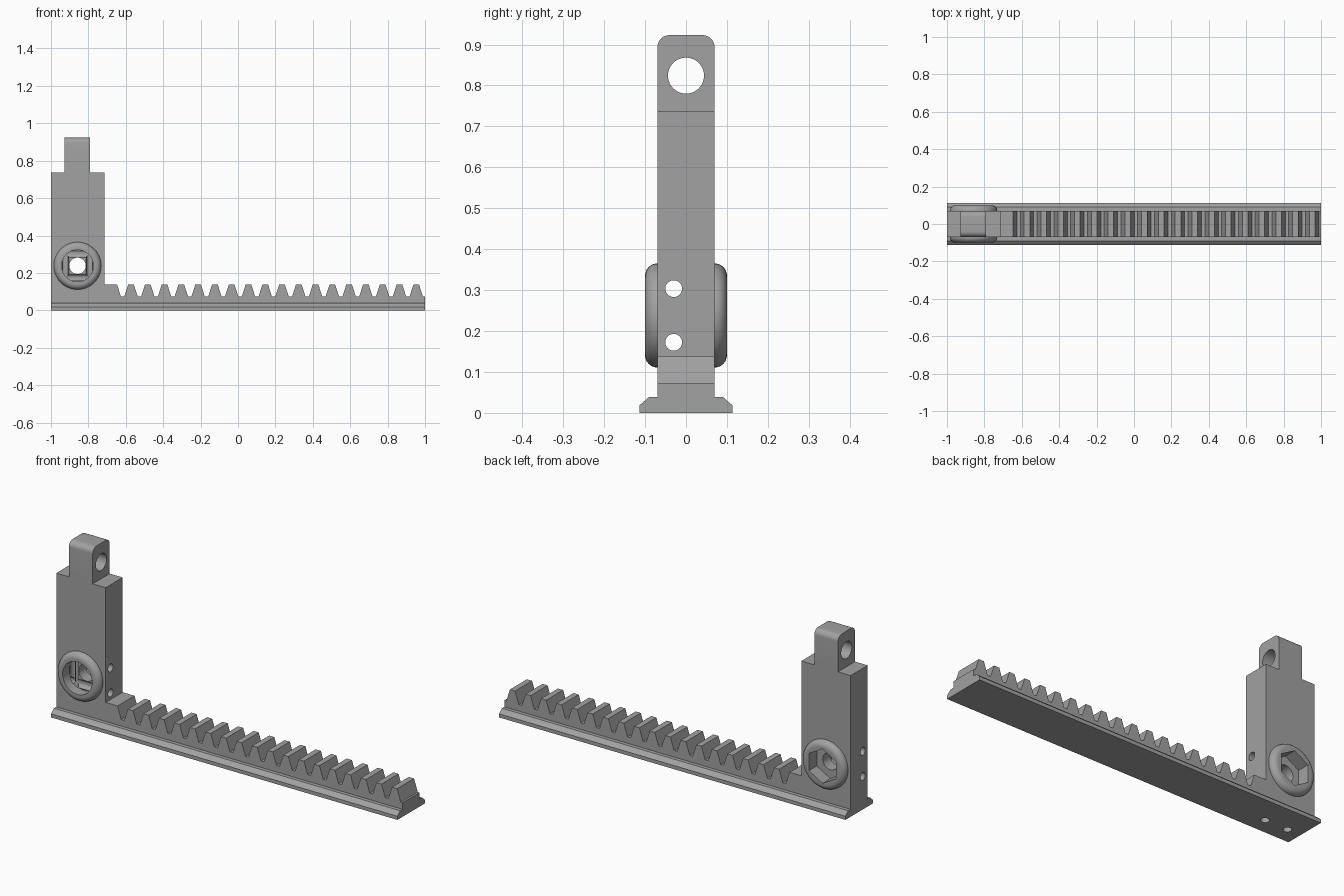
import bpy, bmesh, math

if "Cube" in bpy.data.objects:
    bpy.data.objects.remove(bpy.data.objects["Cube"], do_unlink=True)

grey = bpy.data.materials.new("plain grey")
grey.use_nodes = True
COLOUR = (0.36, 0.36, 0.36, 1)
grey.diffuse_color = COLOUR
grey.node_tree.nodes["Principled BSDF"].inputs["Base Color"].default_value = COLOUR

W = 0.07               # half thickness of the upright and rack
RAIL_TOP = 0.039
ROOT, TIP = 0.073, 0.138
TX0, TX1, TOP = -1, -0.715, 0.737
CX, CZ = -0.858, 0.238  # pivot centre
BOSS = 0.1


def finish(name, bm):
    bmesh.ops.recalc_face_normals(bm, faces=bm.faces)
    mesh = bpy.data.meshes.new(name)
    bm.to_mesh(mesh)
    bm.free()
    mesh.materials.append(grey)
    ob = bpy.data.objects.new(name, mesh)
    bpy.context.collection.objects.link(ob)
    return ob


def prism(name, pts, axis, lo, hi):
    """Extrude a 2D outline along an axis."""
    place = {"x": lambda u, v, w: (w, u, v),
             "y": lambda u, v, w: (u, w, v),
             "z": lambda u, v, w: (u, v, w)}[axis]
    bm = bmesh.new()
    a = [bm.verts.new(place(u, v, lo)) for u, v in pts]
    b = [bm.verts.new(place(u, v, hi)) for u, v in pts]
    bm.faces.new(a)
    bm.faces.new(b)
    n = len(pts)
    for i in range(n):
        j = (i + 1) % n
        bm.faces.new((a[i], a[j], b[j], b[i]))
    return finish(name, bm)


def arc(u, v, r, start=0, end=360, n=40):
    full = end - start == 360
    steps = n if full else n + 1
    return [(u + r * math.cos(math.radians(start + (end - start) * i / n)),
             v + r * math.sin(math.radians(start + (end - start) * i / n)))
            for i in range(steps)]


def rect(u0, u1, v0, v1):
    return [(u0, v0), (u1, v0), (u1, v1), (u0, v1)]


def boss(name, side):
    """Round pad with a rolled outer edge."""
    r, f = 0.127, BOSS - W
    prof = [(0, W), (r, W)] + arc(r - f, W, f, 0, 90, 8)[1:] + [(0, BOSS)]
    bm = bmesh.new()
    vs = [bm.verts.new((CX + a, side * b, CZ)) for a, b in prof]
    es = [bm.edges.new(p) for p in zip(vs, vs[1:])]
    bmesh.ops.spin(bm, geom=vs + es, cent=(CX, 0, CZ), axis=(0, 1, 0),
                   angle=math.tau, steps=56, use_duplicate=False)
    bmesh.ops.remove_doubles(bm, verts=bm.verts, dist=1e-5)
    return finish(name, bm)


# Rail with chamfered flanges
half = [(0.113, 0), (0.113, 0.019), (0.09, RAIL_TOP)]
rail = prism("base_rail", half + [(-y, z) for y, z in reversed(half)], "x", -1, 1)

# Toothed rack
first, pitch, tip, foot = -0.572, 0.0897, 0.015, 0.036
outline = [(TX1, RAIL_TOP), (TX1, TIP), (first - pitch + tip, TIP),
           (first - pitch + foot, ROOT)]
for i in range(18):
    c = first + i * pitch
    outline += [(c - foot, ROOT), (c - tip, TIP), (c + tip, TIP), (c + foot, ROOT)]
outline += [(1, ROOT), (1, RAIL_TOP)]
rack = prism("toothed_rack", outline, "y", -W, W)

# Upright, top lug and pivot pads
tower = prism("upright", rect(TX0, TX1, RAIL_TOP, TOP), "y", -W, W)
R, PEAK = 0.03, 0.923
lug = prism("top_lug", [(-W, TOP), (W, TOP)]
            + arc(W - R, PEAK - R, R, 0, 90, 8)
            + arc(R - W, PEAK - R, R, 90, 180, 8), "x", -0.927, -0.79)
front_pad = boss("front_pad", -1)
back_pad = boss("back_pad", 1)

# Hole cutters
PIN, PY, OFF = 0.0205, -0.03, 0.0655
SQ, HEAD = 0.048, 0.085
pivot = prism("cut_pivot", arc(CX, CZ, 0.044), "y", -0.2, 0.2)
head = prism("cut_head", arc(CX, CZ, HEAD), "y", -0.2, -0.045)
slot = prism("cut_slot", rect(CX - SQ, CX + SQ, CZ - 0.068, CZ + 0.068), "y", -0.15, -0.035)
square = prism("cut_square", rect(CX - SQ, CX + SQ, CZ - SQ, CZ + SQ), "y", -0.14, -0.025)
nut = prism("cut_nut", arc(CX, CZ, 0.09, 30, 390, 6), "y", 0.035, 0.2)
eye = prism("cut_eye", arc(0, 0.824, 0.044), "x", -1.1, -0.6)
cross_pins = [prism("cut_cross_pin", arc(PY, CZ + s * OFF, PIN, n=24), "x", -1.1, -0.6)
              for s in (-1, 1)]
upright_pins = [prism("cut_upright_pin", arc(CX + s * OFF, PY, PIN, n=24), "z", -0.1, 0.37)
                for s in (-1, 1)]


def cut(ob, cutters):
    for c in cutters:
        m = ob.modifiers.new("hole", "BOOLEAN")
        m.operation, m.object, m.solver = "DIFFERENCE", c, "EXACT"
    bpy.context.view_layer.update()
    dg = bpy.context.evaluated_depsgraph_get()
    mesh = bpy.data.meshes.new_from_object(ob.evaluated_get(dg))
    ob.modifiers.clear()
    ob.data = mesh


cut(rail, upright_pins)
cut(tower, [pivot, head, slot, square, nut] + cross_pins + upright_pins)
cut(lug, [eye])
cut(front_pad, [head])
cut(back_pad, [nut])
for c in [pivot, head, slot, square, nut, eye] + cross_pins + upright_pins:
    bpy.data.objects.remove(c, do_unlink=True)

# Smooth the round surfaces, keep edges crisp
bpy.ops.object.select_all(action="DESELECT")
for ob in (rail, rack, tower, lug, front_pad, back_pad):
    ob.select_set(True)
bpy.context.view_layer.objects.active = tower
bpy.ops.object.shade_smooth_by_angle(angle=math.radians(30))
